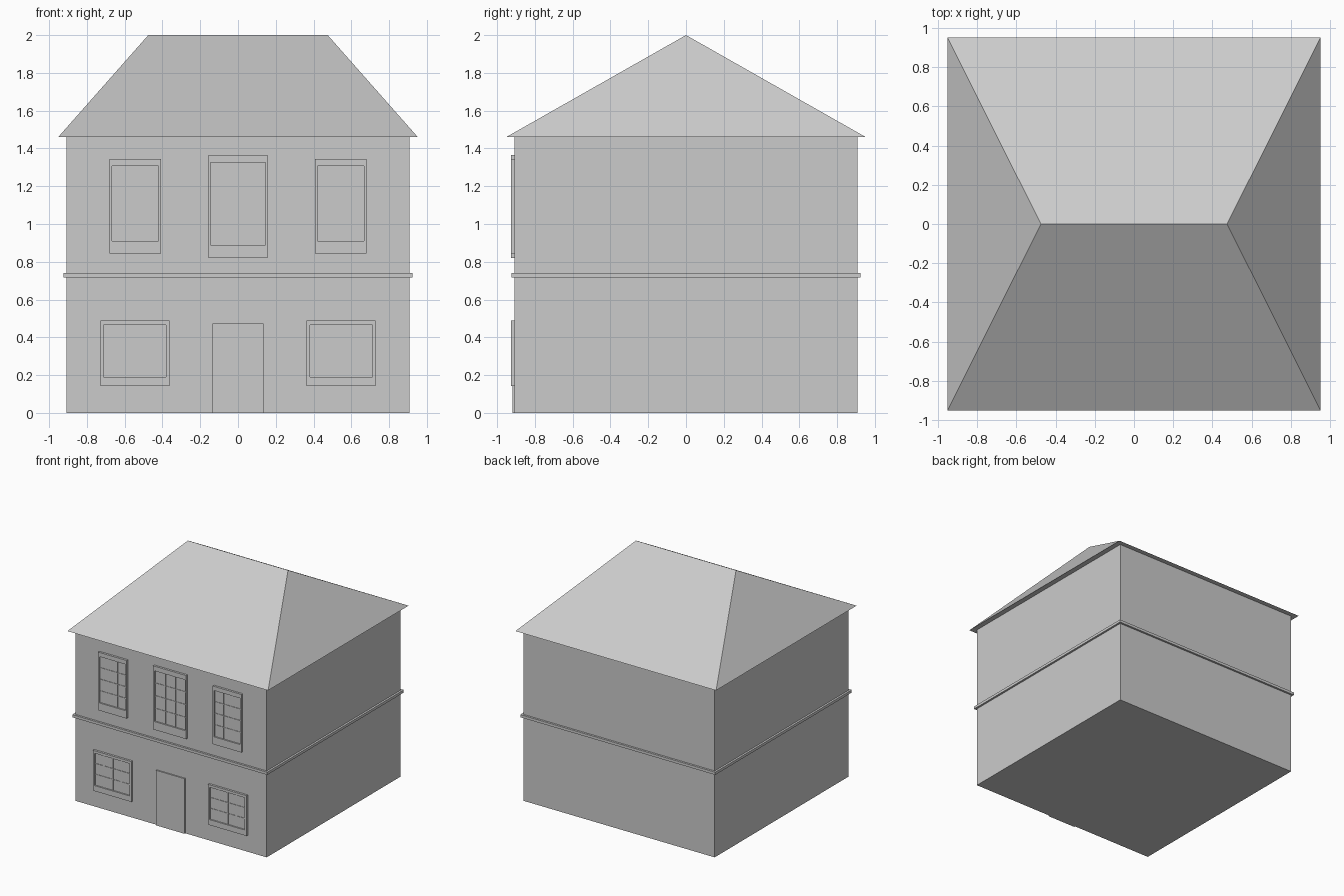
import bpy, bmesh

if "Cube" in bpy.data.objects:
    bpy.data.objects.remove(bpy.data.objects["Cube"])

WALL = 0.908   # half width of the walls


def finish(name, bm):
    bmesh.ops.recalc_face_normals(bm, faces=bm.faces)
    me = bpy.data.meshes.new(name)
    bm.to_mesh(me)
    bm.free()
    ob = bpy.data.objects.new(name, me)
    bpy.context.collection.objects.link(ob)
    return ob


def add_box(bm, x0, x1, y0, y1, z0, z1):
    verts = bmesh.ops.create_cube(bm, size=1)["verts"]
    for v in verts:
        v.co = (x1 if v.co.x > 0 else x0, y1 if v.co.y > 0 else y0, z1 if v.co.z > 0 else z0)


def box(name, *dims):
    bm = bmesh.new()
    add_box(bm, *dims)
    return finish(name, bm)


def window(name, cx, half, z0, z1, side, bottom, top, cols, rows):
    front, back = -0.926, -WALL + 0.005
    xl, xr = cx - half, cx + half
    il, ir, iz0, iz1 = xl + side, xr - side, z0 + bottom, z1 - top

    # surround: ring of quads around a recessed opening
    bm = bmesh.new()
    rings = []
    for x0, x1, a, b, y in [(xl, xr, z0, z1, back), (xl, xr, z0, z1, front),
                            (il, ir, iz0, iz1, front), (il, ir, iz0, iz1, -0.914)]:
        rings.append([bm.verts.new(p) for p in
                      [(x0, y, a), (x1, y, a), (x1, y, b), (x0, y, b)]])
    for r, s in zip(rings, rings[1:]):
        for i in range(4):
            j = (i + 1) % 4
            bm.faces.new((r[i], r[j], s[j], s[i]))
    bm.faces.new(rings[-1])   # glass
    bm.faces.new(rings[0])
    finish(name + "_frame", bm)

    # glazing bars
    bm = bmesh.new()
    t = 0.003
    for i in range(1, cols):
        x = il + (ir - il) * i / cols
        add_box(bm, x - t, x + t, -0.918, -0.912, iz0, iz1)
    for i in range(1, rows):
        z = iz0 + (iz1 - iz0) * i / rows
        add_box(bm, il, ir, -0.918, -0.912, z - t, z + t)
    finish(name + "_bars", bm)


# walls, string course and door
box("walls", -WALL, WALL, -WALL, WALL, 0, 1.46)
box("string_course", -0.925, 0.925, -0.925, 0.925, 0.718, 0.741)
box("door", -0.136, 0.136, -0.919, -0.9, 0, 0.472)

# hipped roof
bm = bmesh.new()
E, R = 0.952, 0.475
a, b, c, d = [bm.verts.new((x, y, 1.46)) for x, y in [(-E, -E), (E, -E), (E, E), (-E, E)]]
l, r = bm.verts.new((-R, 0, 2)), bm.verts.new((R, 0, 2))
for f in [(a, b, r, l), (b, c, r), (c, d, l, r), (d, a, l), (d, c, b, a)]:
    bm.faces.new(f)
finish("roof", bm)

# windows, mirrored left and right, with a larger one in the middle
for s, label in ((-1, "left"), (1, "right")):
    window("upper_window_" + label, s * 0.544, 0.136, 0.845, 1.343, 0.012, 0.065, 0.036, 3, 4)
    window("lower_window_" + label, s * 0.546, 0.183, 0.142, 0.488, 0.017, 0.047, 0.022, 4, 3)
window("upper_window_middle", 0, 0.157, 0.82, 1.365, 0.012, 0.07, 0.04, 3, 4)
